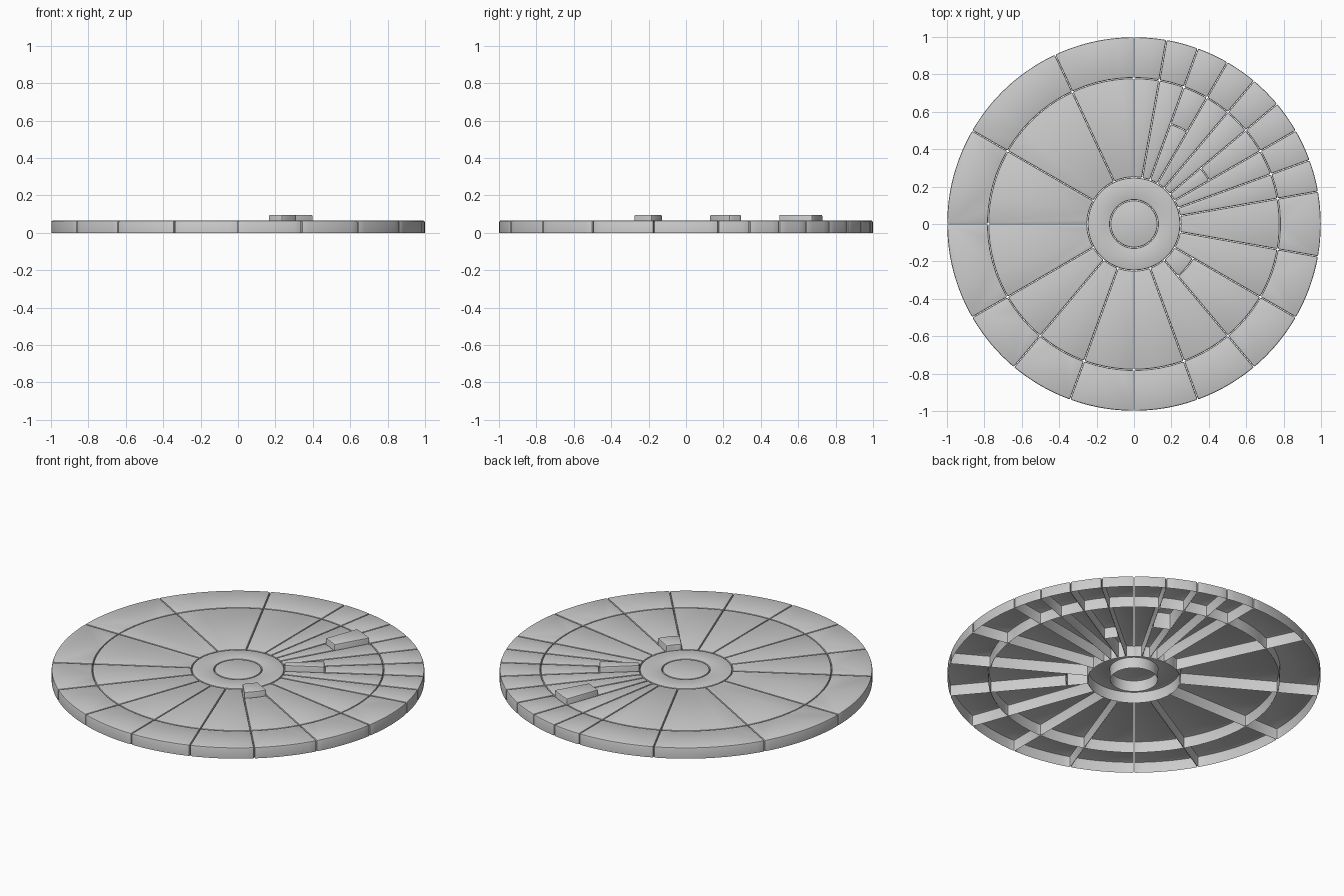
import bpy, bmesh
from math import radians, cos, sin, pi

if "Cube" in bpy.data.objects:
    bpy.data.objects.remove(bpy.data.objects["Cube"])

TOP, RAISED = 0.065, 0.096     # panel heights
GAP, BEVEL = 0.0015, 0.007     # half seam width, edge rounding


def finish(name, bm, edges):
    bmesh.ops.recalc_face_normals(bm, faces=bm.faces)
    bmesh.ops.bevel(bm, geom=edges, offset=BEVEL, segments=2, profile=0.5,
                    affect='EDGES', clamp_overlap=False)
    me = bpy.data.meshes.new(name)
    bm.to_mesh(me)
    bm.free()
    ob = bpy.data.objects.new(name, me)
    bpy.context.collection.objects.link(ob)
    bpy.ops.object.select_all(action='DESELECT')
    ob.select_set(True)
    bpy.context.view_layer.objects.active = ob
    bpy.ops.object.shade_smooth_by_angle(angle=radians(35))
    return ob


def arc(r, a0, a1, step):
    """Points along an arc, pulled in at both ends by the seam width."""
    n = max(2, round((a1 - a0) / step))
    s, e = radians(a0) + GAP / r, radians(a1) - GAP / r
    return [(r * cos(s + (e - s) * i / n), r * sin(s + (e - s) * i / n))
            for i in range(n + 1)]


def sector(name, r0, r1, a0, a1, h):
    """Open-bottomed shell shaped like a ring segment."""
    inner = arc(r0 + GAP, a0, a1, 5)
    outer = arc(r1 - GAP, a0, a1, 2.5)
    pts = inner + outer[::-1]
    n, k = len(pts), len(inner)
    corners = {0, k - 1, k, n - 1}
    bm = bmesh.new()
    lo = [bm.verts.new((x, y, 0)) for x, y in pts]
    hi = [bm.verts.new((x, y, h)) for x, y in pts]
    # top as a strip of quads/tris between the two arcs via one n-gon
    bm.faces.new(hi)
    for i in range(n):
        j = (i + 1) % n
        bm.faces.new((lo[i], lo[j], hi[j], hi[i]))
    edges = [bm.edges.get((hi[i], hi[(i + 1) % n])) for i in range(n)]
    edges += [bm.edges.get((lo[i], hi[i])) for i in corners]
    return finish(name, bm, edges)


def ring(name, r0, r1, h, n=96):
    """Open-bottomed full ring, or a disc when r0 is zero."""
    bm = bmesh.new()

    def loop(r, z):
        return [bm.verts.new((r * cos(2 * pi * i / n), r * sin(2 * pi * i / n), z))
                for i in range(n)]
    edges, tops = [], []
    for r in [r1 - GAP] + ([r0 + GAP] if r0 else []):
        lo, hi = loop(r, 0), loop(r, h)
        tops.append(hi)
        for i in range(n):
            j = (i + 1) % n
            bm.faces.new((lo[i], lo[j], hi[j], hi[i]))
            edges.append(bm.edges.get((hi[i], hi[j])))
    if r0:
        a, b = tops
        for i in range(n):
            j = (i + 1) % n
            bm.faces.new((a[i], a[j], b[j], b[i]))
    else:
        bm.faces.new(tops[0])
    return finish(name, bm, edges)


# centre button and collar
ring("hub", 0, 0.127, TOP)
ring("collar", 0.127, 0.249, TOP)

# seam angles in degrees, going once around
cuts = [-150, -130, -110, -90, -70, -50, -30, -10, 10, 20, 30, 40, 50, 60,
        70, 80, 90, 115, 150, 180, 210]
# raised portion of some wedges: start angle -> (inner radius, outer radius)
blocks = {60: (0.57, 0.78), 30: (0.249, 0.465), -50: (0.249, 0.365)}

for i, (a0, a1) in enumerate(zip(cuts, cuts[1:])):
    sector(f"rim_panel_{i}", 0.78, 1.0, a0, a1, TOP)
    lo, hi = 0.249, 0.78
    if a0 in blocks:
        b0, b1 = blocks[a0]
        sector(f"raised_block_{i}", b0, b1, a0, a1, RAISED)
        lo, hi = (b1, hi) if b0 == lo else (lo, b0)
    sector(f"wedge_panel_{i}", lo, hi, a0, a1, TOP)
